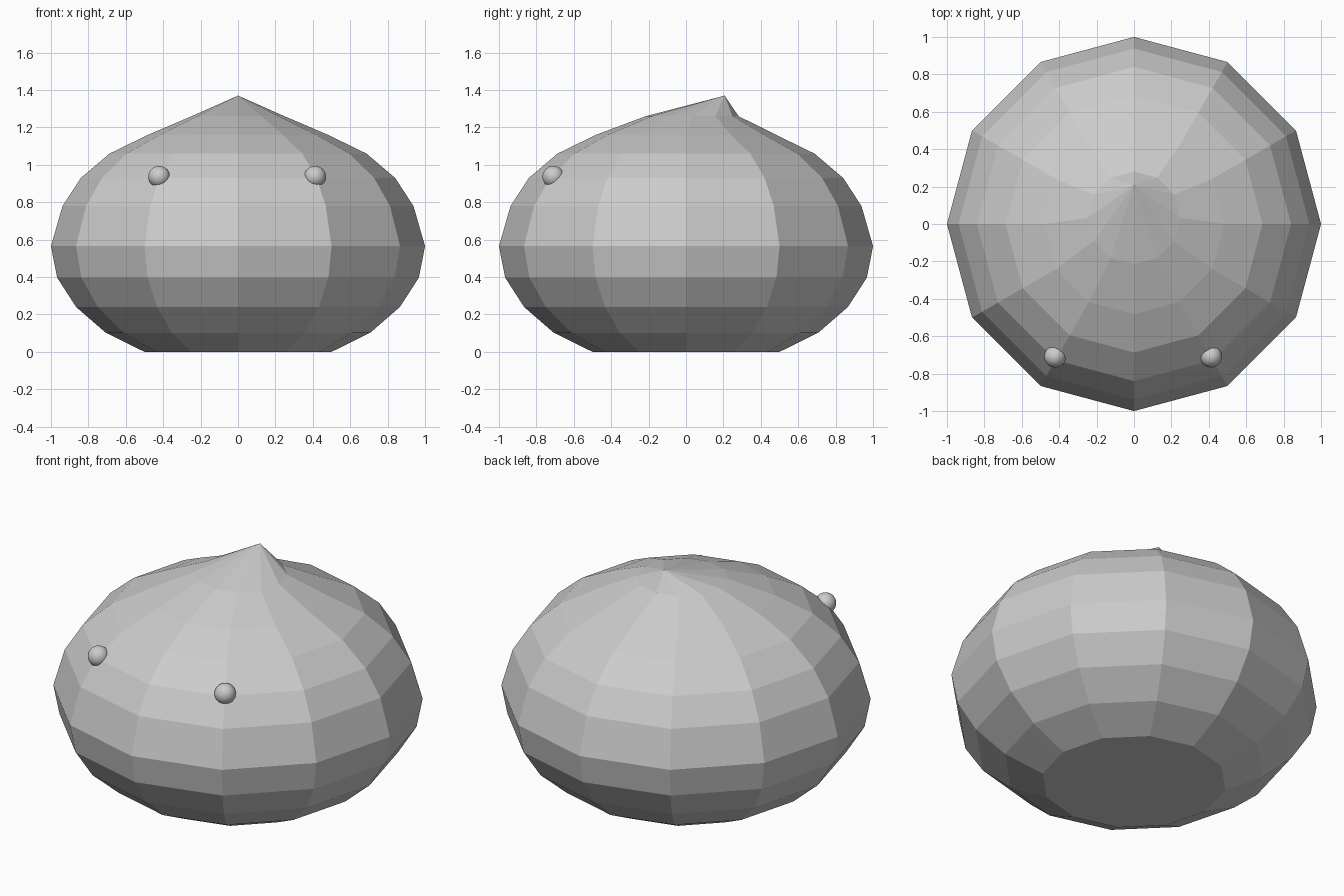
import bpy, bmesh
from math import cos, sin, pi

if "Cube" in bpy.data.objects:
    bpy.data.objects.remove(bpy.data.objects["Cube"])

SIDES = 12
# (radius, height, y shift) of each ring of the body
RINGS = [(0.5, 0, 0), (0.707, 0.102, 0), (0.866, 0.24, 0), (0.967, 0.397, 0),
         (1.0, 0.565, 0), (0.938, 0.78, 0), (0.84, 0.93, 0),
         (0.687, 1.06, 0), (0.482, 1.16, 0), (0.248, 1.26, 0.033)]
TIP = (0, 0.207, 1.37)

# Faceted body with a bent-back peak
bm = bmesh.new()
rings = []
for r, z, dy in RINGS:
    rings.append([bm.verts.new((r * cos(2 * pi * i / SIDES),
                                r * sin(2 * pi * i / SIDES) + dy, z))
                  for i in range(SIDES)])
for lo, hi in zip(rings, rings[1:]):
    for i in range(SIDES):
        j = (i + 1) % SIDES
        bm.faces.new((lo[i], lo[j], hi[j], hi[i]))
bm.faces.new(rings[0][::-1])
tip = bm.verts.new(TIP)
for i in range(SIDES):
    bm.faces.new((rings[-1][i], rings[-1][(i + 1) % SIDES], tip))
mesh = bpy.data.meshes.new("body")
bm.to_mesh(mesh)
bm.free()
body = bpy.data.objects.new("body", mesh)
bpy.context.collection.objects.link(body)

# Small round eyes half sunk in the front
for name, x in (("left_eye", -0.422), ("right_eye", 0.412)):
    bpy.ops.mesh.primitive_uv_sphere_add(segments=32, ring_count=16, radius=0.058,
                                         location=(x, -0.709, 0.936))
    bpy.context.object.name = name
    bpy.ops.object.shade_smooth()
